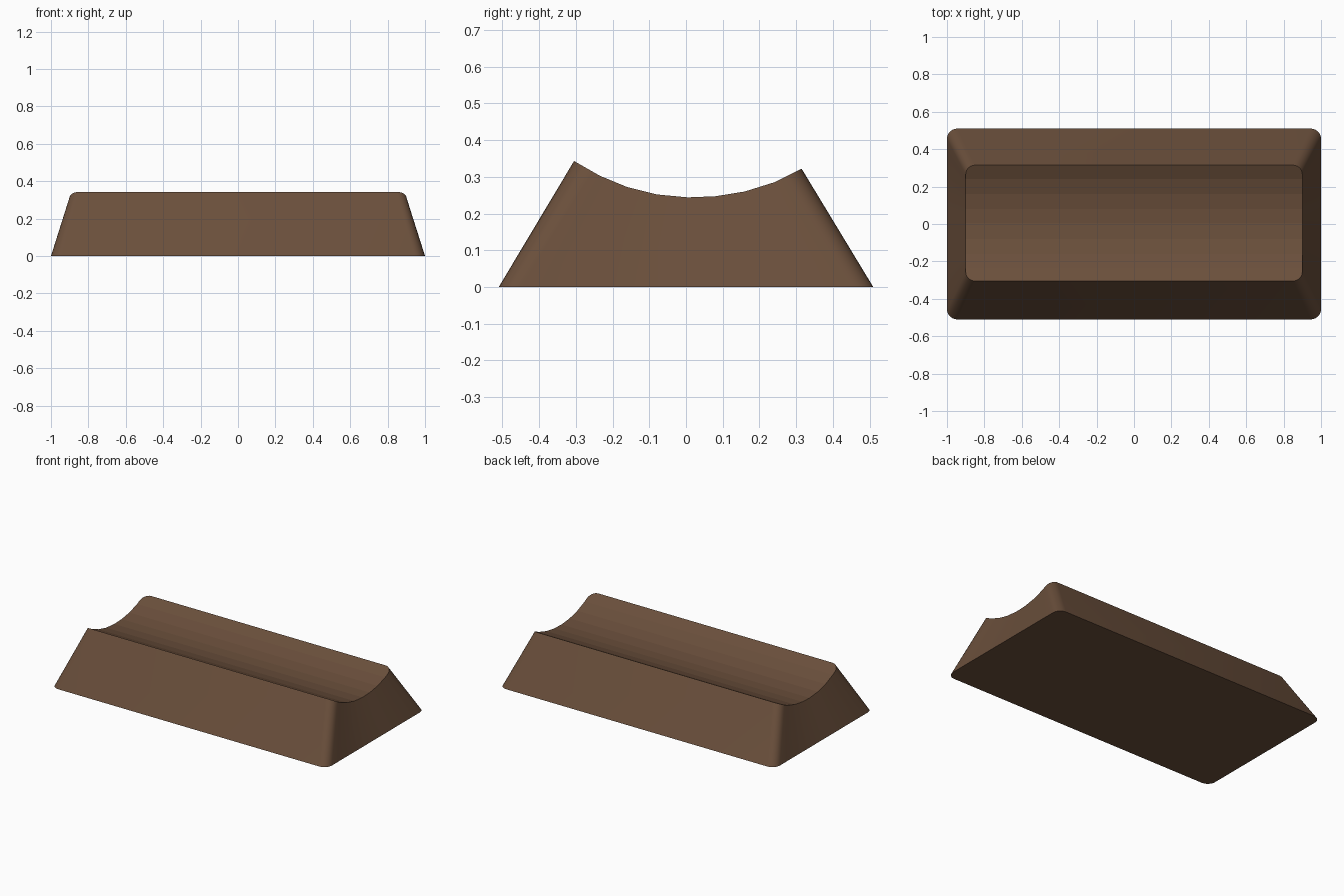
import bpy, bmesh, math

if "Cube" in bpy.data.objects:
    bpy.data.objects.remove(bpy.data.objects["Cube"])

brown = bpy.data.materials.new("dark brown")
brown.diffuse_color = (0.144, 0.078, 0.044, 1)
brown.use_nodes = True
brown.node_tree.nodes["Principled BSDF"].inputs["Base Color"].default_value = brown.diffuse_color

# Scooped top profile (y, z), front to back
SCOOP = [(-0.305, 0.343), (-0.235, 0.303), (-0.16, 0.272), (-0.08, 0.252), (0.005, 0.244),
         (0.08, 0.247), (0.16, 0.260), (0.24, 0.285), (0.315, 0.322)]
CORNER = 6


def scoop_z(y):
    for (y0, z0), (y1, z1) in zip(SCOOP, SCOOP[1:]):
        if y <= y1 + 1e-6:
            return z0 + (z1 - z0) * (y - y0) / (y1 - y0)
    return SCOOP[-1][1]


def half_outline(hx, y0, y1, r, cuts):
    """Right half of a rounded rectangle, front to back."""
    pts = []
    for i in range(CORNER + 1):
        a = math.pi / 2 * i / CORNER
        pts.append((hx - r + r * math.sin(a), y0 + r - r * math.cos(a)))
    pts += [(hx, y) for y in cuts]
    for i in range(CORNER + 1):
        a = math.pi / 2 * i / CORNER
        pts.append((hx - r + r * math.cos(a), y1 - r + r * math.sin(a)))
    return pts


yf, yb = SCOOP[0][0], SCOOP[-1][0]
cuts = [y for y, z in SCOOP[1:-1]]
low_cuts = [-0.51 + 1.02 * (y - yf) / (yb - yf) for y in cuts]
low = half_outline(1.0, -0.51, 0.51, 0.055, low_cuts)
high = half_outline(0.9, yf, yb, 0.05, cuts)

# Body: base outline lofted to the scooped rim
bm = bmesh.new()
lr = [bm.verts.new((x, y, 0)) for x, y in low]
ll = [bm.verts.new((-x, y, 0)) for x, y in low]
hr = [bm.verts.new((x, y, scoop_z(y))) for x, y in high]
hl = [bm.verts.new((-x, y, scoop_z(y))) for x, y in high]
base, rim = lr + ll[::-1], hr + hl[::-1]
n = len(base)
bm.faces.new(base[::-1])
for i in range(n):
    j = (i + 1) % n
    f = bm.faces.new((base[i], base[j], rim[j], rim[i]))
    f.smooth = True
# Scoop strips run across from side to side
for i in range(len(hr) - 1):
    bm.faces.new((hl[i], hr[i], hr[i + 1], hl[i + 1]))
bmesh.ops.recalc_face_normals(bm, faces=bm.faces)
# Keep the rim and base edges crisp
for e in bm.edges:
    if len({f.smooth for f in e.link_faces}) > 1:
        e.smooth = False

mesh = bpy.data.meshes.new("scooped_block")
bm.to_mesh(mesh)
bm.free()
mesh.materials.append(brown)
block = bpy.data.objects.new("scooped_block", mesh)
bpy.context.collection.objects.link(block)
